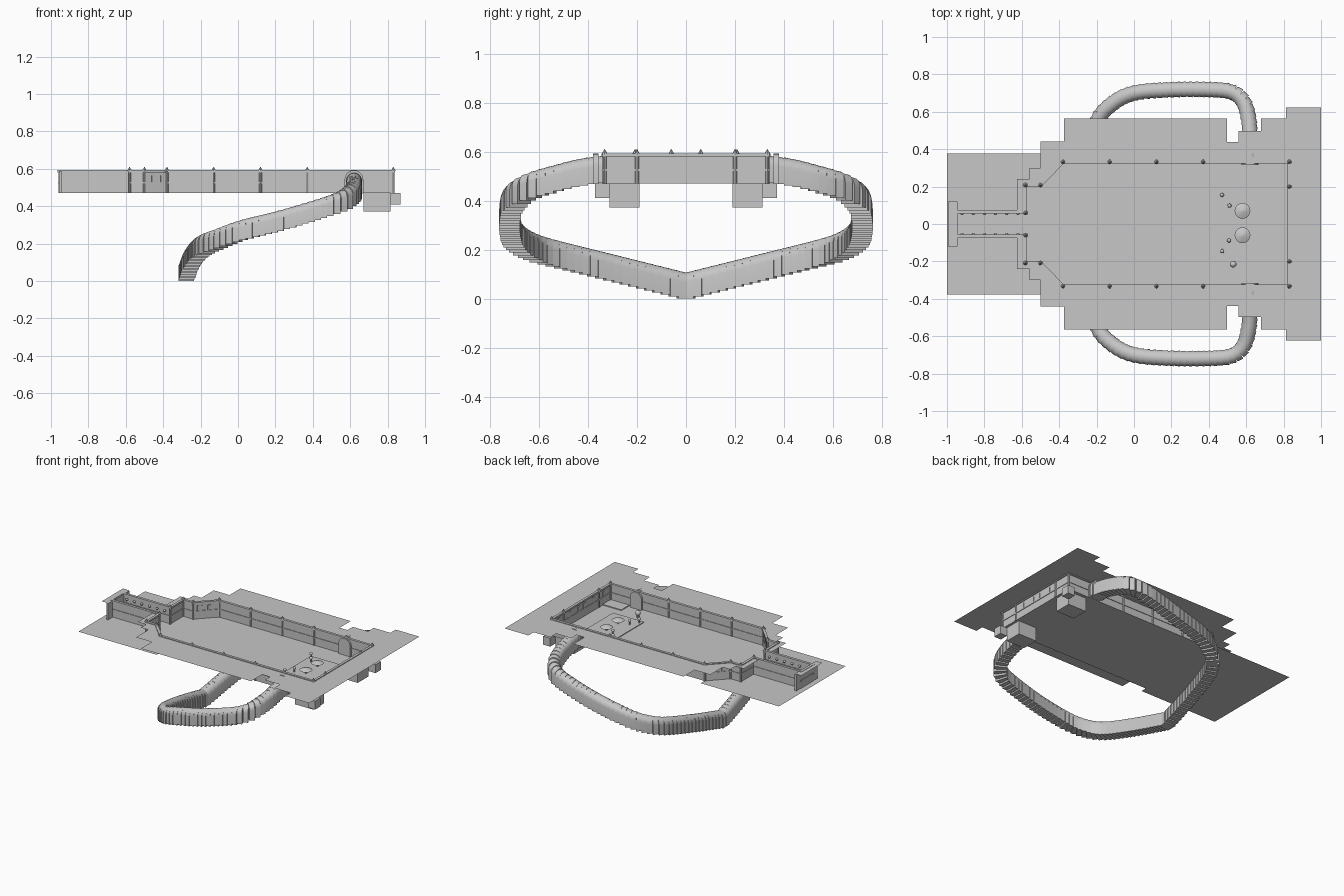
import bpy, bmesh, math
from mathutils import Vector, Matrix

if "Cube" in bpy.data.objects:
    bpy.data.objects.remove(bpy.data.objects["Cube"])

grey = bpy.data.materials.new("plain grey")
grey.diffuse_color = (0.57, 0.57, 0.57, 1)
grey.use_nodes = True
grey.node_tree.nodes["Principled BSDF"].inputs["Base Color"].default_value = grey.diffuse_color
TOP, FLOOR = 0.587, 0.47


def finish(name, bm, smooth=False):
    bmesh.ops.recalc_face_normals(bm, faces=bm.faces)
    me = bpy.data.meshes.new(name)
    bm.to_mesh(me)
    bm.free()
    me.materials.append(grey)
    ob = bpy.data.objects.new(name, me)
    bpy.context.collection.objects.link(ob)
    if smooth:
        bpy.context.view_layer.objects.active = ob
        ob.select_set(True)
        bpy.ops.object.shade_smooth_by_angle(angle=math.radians(35))
        ob.select_set(False)
    return ob


def box(bm, x0, x1, y0, y1, z0, z1):
    m = Matrix.Translation(((x0 + x1) / 2, (y0 + y1) / 2, (z0 + z1) / 2))
    m = m @ Matrix.Diagonal((abs(x1 - x0), abs(y1 - y0), z1 - z0, 1))
    bmesh.ops.create_cube(bm, size=1, matrix=m)


def strip(bm, p, q, z0, z1, t):
    """Upright bar of thickness t between two plan points."""
    p, q = Vector(p), Vector(q)
    d, c = q - p, (p + q) / 2
    m = (Matrix.Translation((c.x, c.y, (z0 + z1) / 2))
         @ Matrix.Rotation(math.atan2(d.y, d.x), 4, 'Z')
         @ Matrix.Diagonal((d.length + t, t, z1 - z0, 1)))
    bmesh.ops.create_cube(bm, size=1, matrix=m)


def cone(bm, x, y, z0, z1, r0, r1, n=10):
    bmesh.ops.create_cone(bm, cap_ends=True, segments=n, radius1=r0, radius2=r1,
                          depth=z1 - z0, matrix=Matrix.Translation((x, y, (z0 + z1) / 2)))


def mirrored(half):
    return half + [(x, -y) for x, y in reversed(half)]


def flat(name, outline, z):
    """Flat, upward-facing sheet from a plan outline."""
    bm = bmesh.new()
    vs = [bm.verts.new((x, y, z)) for x, y in outline]
    edges = [bm.edges.new((a, b)) for a, b in zip(vs, vs[1:] + vs[:1])]
    bmesh.ops.triangle_fill(bm, use_beauty=True, use_dissolve=False, edges=edges, normal=(0, 0, 1))
    ob = finish(name, bm)
    if sum(f.normal.z for f in ob.data.polygons) < 0:
        ob.data.flip_normals()


# Pit plan
pit_half = [(-.957, .065), (-.58, .065), (-.58, .208), (-.5, .208), (-.38, .332), (.83, .332)]
pit = mirrored(pit_half)
pit_edges = list(zip(pit, pit[1:] + pit[:1]))

# Upper ground: stepped sheet wrapped around the pit
upper_half = [(-.625, .065), (-.625, .24), (-.56, .24), (-.56, .3), (-.5, .3), (-.5, .44),
              (-.375, .44), (-.375, .563), (.498, .563), (.498, .438), (.56, .438), (.56, .498),
              (.68, .498), (.68, .563), (.812, .563), (.812, .623), (1, .623)]
flat("upper_ground", mirrored(upper_half) + [(x, -y) for x, y in pit_half[1:]]
     + list(reversed(pit_half[1:])), TOP)

# Lower ground, continuing as the pit floor
flat("lower_ground", mirrored([(-1, .377), (-.38, .377), (-.38, .332), (.83, .332)]), FLOOR)

# Pit walls, mid ledge and top rail
for name, z0, z1, t in (("pit_walls", FLOOR, TOP, .004), ("wall_ledge", .521, .529, .012),
                        ("top_rail", .58, .592, .018)):
    bm = bmesh.new()
    for p, q in pit_edges:
        strip(bm, p, q, z0, z1, t)
    finish(name, bm)

# Posts with pointed caps
bm = bmesh.new()
spots = [(x, s * .332) for x in (-.38, -.13, .12, .37) for s in (1, -1)]
spots += [(x, s * y) for x, y in ((-.58, .06), (-.58, .208), (-.5, .208), (.83, .2), (.83, .332))
          for s in (1, -1)]
for x, y in spots:
    cone(bm, x, y, FLOOR, .588, .008, .008, 8)
    cone(bm, x, y, .588, .61, .013, .001, 8)
finish("wall_posts", bm)

# End gate of the narrow channel
bm = bmesh.new()
box(bm, -.957, -.945, -.12, .12, FLOOR, TOP)
finish("channel_gate", bm)
flat("channel_gate_top", mirrored([(-.995, .12), (-.945, .12)]), TOP + .003)

# Studs along the channel walls
bm = bmesh.new()
for i in range(6):
    for s in (1, -1):
        bmesh.ops.create_uvsphere(bm, u_segments=8, v_segments=6, radius=.009,
                                  matrix=Matrix.Translation((-.92 + i * .06, s * .056, .555)))
finish("channel_studs", bm, True)

# Window plates on the end wall and the slanted walls
bm = bmesh.new()
for y in (-.25, -.13, -.03, .03, .13, .25):
    box(bm, .825, .835, y - .012, y + .012, .525, .568)
for s in (1, -1):
    for f in (.25, .65):
        x, y = -.5 + .12 * f, s * (.208 + .124 * f)
        strip(bm, (x - .008, y - s * .008), (x + .008, y + s * .008), .53, .565, .012)
finish("wall_windows", bm)

# Shafts beneath the corners, with side ledges and floor hatches
bm = bmesh.new()
for s in (1, -1):
    box(bm, .67, .815, s * .19, s * .312, .372, FLOOR)
    box(bm, .815, .87, s * .312, s * .372, .41, FLOOR)
    box(bm, .68, .828, s * .24, s * .33, FLOOR, FLOOR + .006)
finish("corner_shafts", bm)

# Raised pad with two dishes and small bollards
bm = bmesh.new()
box(bm, .455, .70, -.175, .175, FLOOR, FLOOR + .005)
finish("floor_pad", bm)
bm = bmesh.new()
for y in (.07, -.06):
    cone(bm, .58, y, FLOOR, .50, .008, .008)
    cone(bm, .58, y, .498, .514, .042, .004, 20)
finish("pad_dishes", bm, True)
bm = bmesh.new()
for x, y, r in ((.47, .155, .011), (.51, .098, .011), (.508, -.088, .011),
                (.472, -.145, .011), (.53, -.215, .018)):
    cone(bm, x, y, FLOOR, .50, r * .5, r * .5)
    bmesh.ops.create_uvsphere(bm, u_segments=10, v_segments=6, radius=r,
                              matrix=Matrix.Translation((x, y, .503)))
finish("pad_bollards", bm, True)

# Tunnel: stepped arch segments following a curved, falling path
path = [Vector(p) for p in ((.62, .335, .475), (.62, .45, .46), (.615, .55, .435), (.588, .65, .405),
                            (.53, .703, .37), (.42, .718, .33), (.2, .718, .265), (0, .70, .215),
                            (-.12, .64, .17), (-.2, .54, .135), (-.25, .3, .075), (-.28, 0, 0))]


def catmull(pts, n=16):
    e = [2 * pts[0] - pts[1]] + pts + [2 * pts[-1] - pts[-2]]
    out = []
    for a, b, c, d in zip(e, e[1:], e[2:], e[3:]):
        for k in range(n):
            t = k / n
            out.append(.5 * (2 * b + (c - a) * t + (2 * a - 5 * b + 4 * c - d) * t * t
                             + (3 * b - a - 3 * c + d) * t ** 3))
    return out + [pts[-1]]


def resample(pts, step):
    total = sum((b - a).length for a, b in zip(pts, pts[1:]))
    n = round(total / step)
    out, run, target = [pts[0]], 0, total / n
    for a, b in zip(pts, pts[1:]):
        d = (b - a).length
        while run + d >= target * len(out) and len(out) < n:
            out.append(a.lerp(b, (target * len(out) - run) / d))
        run += d
    return out + [pts[-1]]


def arch(w, h, n=10):
    """Flat-bottomed arch section: half width w, height h."""
    return [(-w, 0), (w, 0)] + [(w * math.cos(math.pi * i / n), h - w + w * math.sin(math.pi * i / n))
                                for i in range(n + 1)]


def prism(bm, p, q, z, sec_p, sec_q, s):
    d = Vector((q.x - p.x, q.y - p.y, 0)).normalized()
    a, b = [[bm.verts.new((c.x - d.y * u, s * (c.y + d.x * u), z + v)) for u, v in sec]
            for c, sec in ((p - d * .002, sec_p), (q + d * .002, sec_q))]
    n = len(a)
    for i in range(n):
        bm.faces.new((a[i], a[(i + 1) % n], b[(i + 1) % n], b[i]))
    bm.faces.new(a)
    bm.faces.new(b)


samples = resample(catmull(path), .034)
for s, side in ((1, "back"), (-1, "front")):
    bm = bmesh.new()
    for p, q in zip(samples, samples[1:]):
        prism(bm, p, q, max(0, q.z), arch(.0425, .114), arch(.038, .106), s)
    finish("tunnel_" + side, bm, True)
    # Collar where the tunnel meets the pit wall, and arch inside
    bm = bmesh.new()
    prism(bm, Vector((.62, .36, 0)), Vector((.62, .378, 0)), .468, arch(.05, .124), arch(.05, .124), s)
    prism(bm, Vector((.62, .318, 0)), Vector((.62, .336, 0)), FLOOR, arch(.046, .12), arch(.046, .12), s)
    finish("tunnel_collar_" + side, bm, True)
